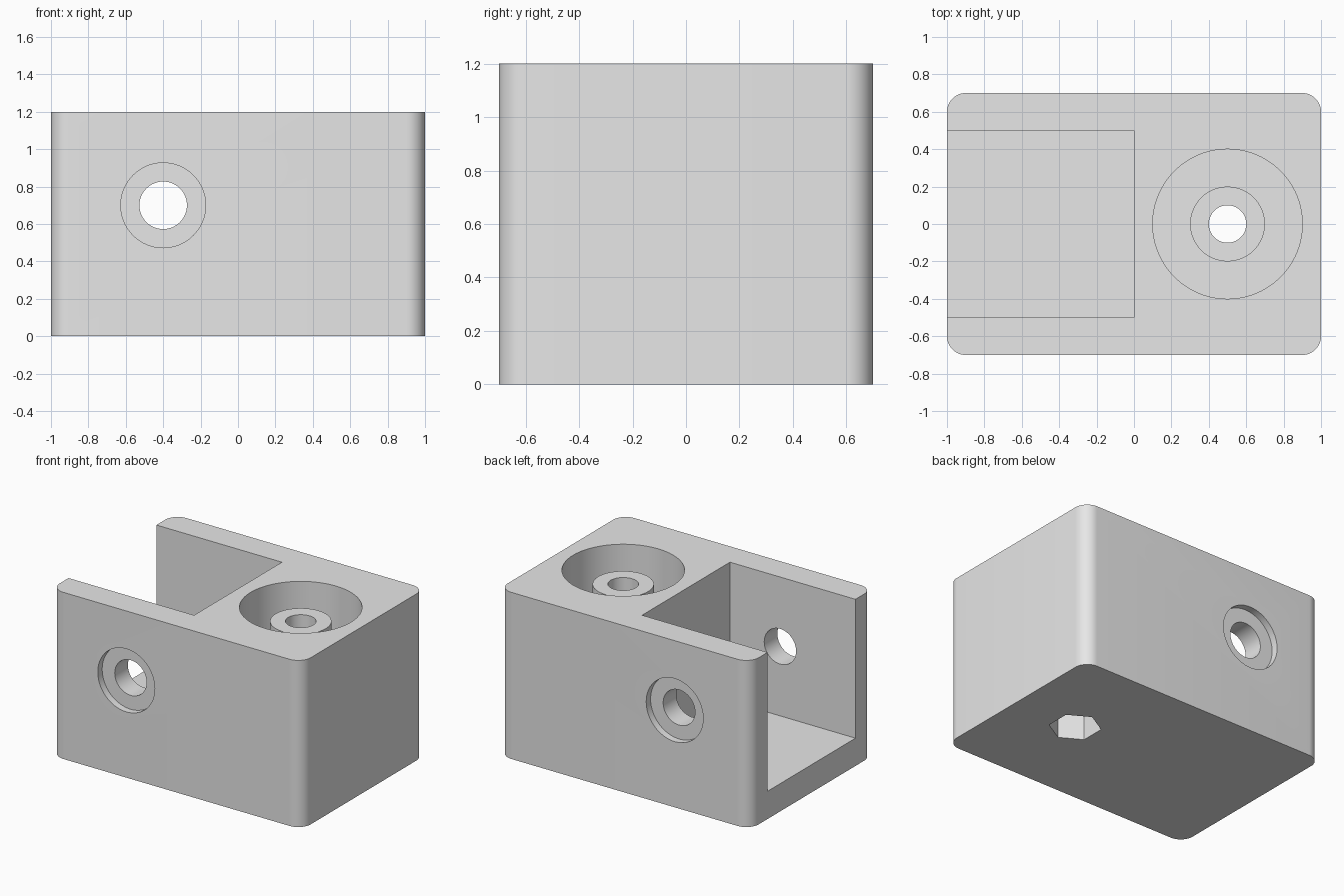
import bpy, bmesh, math
from mathutils import Matrix

old = bpy.data.objects.get("Cube")
if old:
    bpy.data.objects.remove(old, do_unlink=True)

grey = bpy.data.materials.new("plain grey")
grey.use_nodes = True
grey.diffuse_color = (0.8, 0.8, 0.8, 1)
grey.node_tree.nodes["Principled BSDF"].inputs["Base Color"].default_value = (0.8, 0.8, 0.8, 1)


def add_object(name, bm):
    mesh = bpy.data.meshes.new(name)
    bm.to_mesh(mesh)
    bm.free()
    mesh.materials.append(grey)
    ob = bpy.data.objects.new(name, mesh)
    bpy.context.collection.objects.link(ob)
    return ob


def box(name, lo, hi, radius=0):
    """Box between two corners, with optional rounded upright edges."""
    bm = bmesh.new()
    size = [b - a for a, b in zip(lo, hi)]
    mid = [(a + b) / 2 for a, b in zip(lo, hi)]
    bmesh.ops.create_cube(bm, size=1, matrix=Matrix.Translation(mid) @ Matrix.Diagonal((*size, 1)))
    if radius:
        upright = [e for e in bm.edges if abs(e.verts[0].co.z - e.verts[1].co.z) > 0.1]
        bmesh.ops.bevel(bm, geom=upright, offset=radius, segments=12, profile=0.5, affect='EDGES')
    return add_object(name, bm)


def cylinder(name, radius, start, end, centre, axis='Z', sides=64, turn=0):
    """Cylinder from start to end along an axis; centre gives the other two coordinates."""
    bm = bmesh.new()
    mid = (start + end) / 2
    if axis == 'Z':
        place = Matrix.Translation((centre[0], centre[1], mid)) @ Matrix.Rotation(turn, 4, 'Z')
    else:
        place = Matrix.Translation((centre[0], mid, centre[1])) @ Matrix.Rotation(math.pi / 2, 4, 'X')
    bmesh.ops.create_cone(bm, cap_ends=True, segments=sides, radius1=radius, radius2=radius,
                          depth=end - start, matrix=place)
    return add_object(name, bm)


def combine(target, tool, operation='DIFFERENCE'):
    """Apply a boolean and discard the tool."""
    tool.hide_render = True
    mod = target.modifiers.new("shape", 'BOOLEAN')
    mod.object, mod.operation, mod.solver = tool, operation, 'EXACT'
    bpy.context.view_layer.objects.active = target
    bpy.ops.object.modifier_apply(modifier=mod.name)
    bpy.data.objects.remove(tool, do_unlink=True)


# Rounded block with an open slot on one end
block = box("bracket_block", (-1, -0.7, 0), (1, 0.7, 1.2), radius=0.1)
combine(block, box("slot_cutter", (-1.2, -0.5, 0.2), (0, 0.5, 1.4)))

# Cross hole through both slot walls, with a shallow counterbore on each outside
side = (-0.4, 0.7)
combine(block, cylinder("cross_hole_cutter", 0.127, -0.9, 0.9, side, 'Y'))
for start, end in ((-0.9, -0.65), (0.65, 0.9)):
    combine(block, cylinder("counterbore_cutter", 0.227, start, end, side, 'Y'))

# Round well with a central post
post = (0.5, 0)
combine(block, cylinder("well_cutter", 0.4, 0.6, 1.4, post, sides=96))
combine(block, cylinder("post", 0.2, 0.5, 1.1, post), 'UNION')

# Bolt hole down the post and hexagonal nut pocket underneath
combine(block, cylinder("bolt_hole_cutter", 0.1, -0.2, 1.4, post))
combine(block, cylinder("nut_pocket_cutter", 0.172, -0.2, 0.3, post, sides=6, turn=0))

# Smooth curved walls, crisp edges
bpy.ops.object.select_all(action='DESELECT')
block.select_set(True)
bpy.context.view_layer.objects.active = block
bpy.ops.object.shade_smooth_by_angle(angle=math.radians(30))
